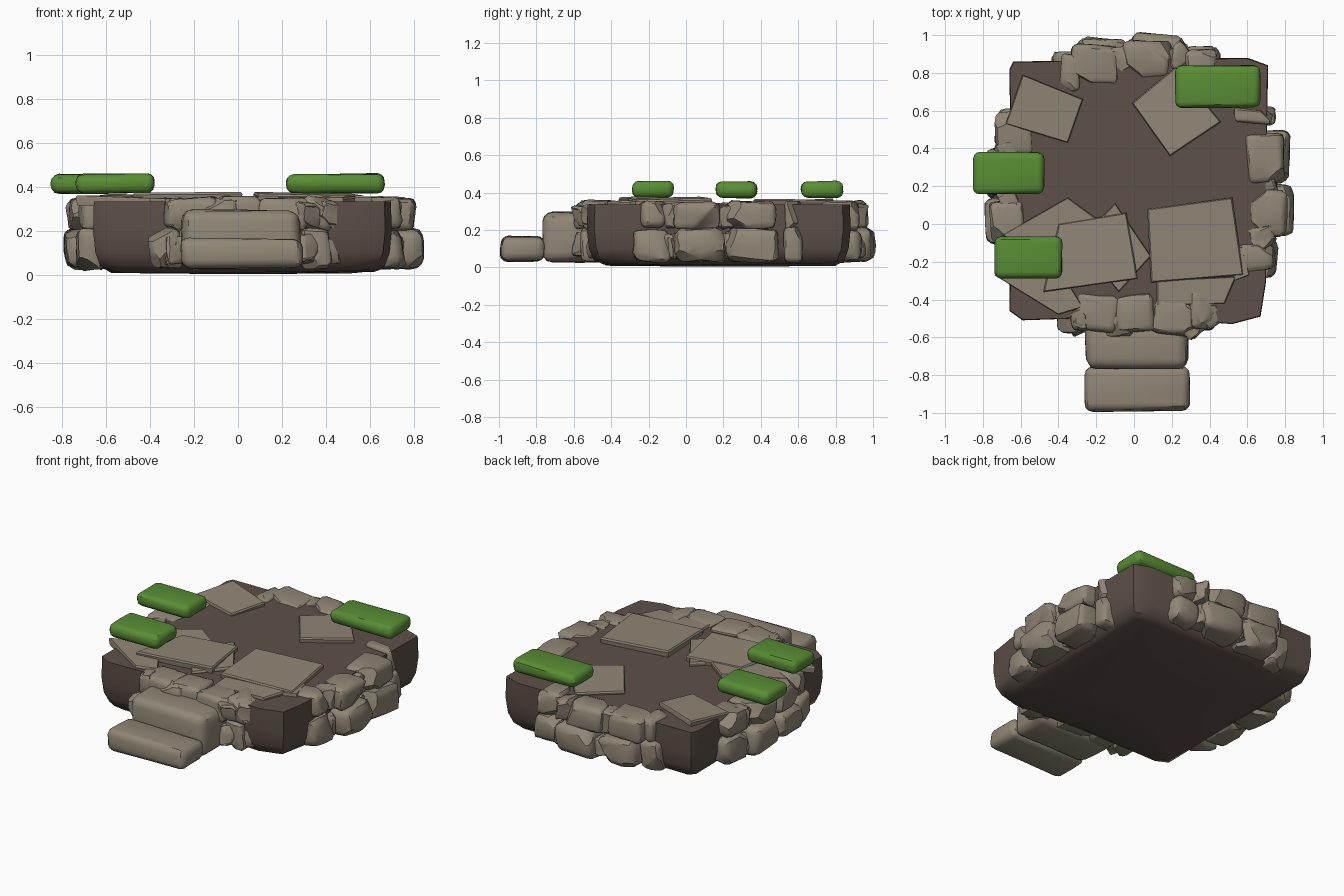
import bpy, bmesh, math, random
from mathutils import Vector, Matrix

if "Cube" in bpy.data.objects:
    bpy.data.objects.remove(bpy.data.objects["Cube"], do_unlink=True)
rng = random.Random(7)


def material(name, rgb):
    m = bpy.data.materials.new(name)
    m.use_nodes = True
    m.diffuse_color = (*rgb, 1)
    m.node_tree.nodes["Principled BSDF"].inputs["Base Color"].default_value = (*rgb, 1)
    return m


STONE = material("warm_grey_stone", (0.28, 0.24, 0.18))
EARTH = material("brown_earth", (0.11, 0.08, 0.065))
MOSS = material("green_moss", (0.1, 0.27, 0.035))


def finish(bm, name, mat, angle=40):
    bmesh.ops.recalc_face_normals(bm, faces=bm.faces)
    mesh = bpy.data.meshes.new(name)
    bm.to_mesh(mesh)
    bm.free()
    mesh.materials.append(mat)
    ob = bpy.data.objects.new(name, mesh)
    bpy.context.collection.objects.link(ob)
    bpy.ops.object.select_all(action='DESELECT')
    ob.select_set(True)
    bpy.context.view_layer.objects.active = ob
    bpy.ops.object.shade_smooth_by_angle(angle=math.radians(angle))
    return ob


def jitter(amount):
    return Vector([rng.uniform(-amount, amount) for _ in range(3)])


def block(name, mat, low, high, turn=0, round_by=0.3, rough=0.06, chips=0):
    """Rounded, slightly uneven block filling the box low..high, with chipped corners."""
    low, high = Vector(low), Vector(high)
    size, centre = high - low, (low + high) / 2
    least = min(size)
    bm = bmesh.new()
    bmesh.ops.create_cube(bm, size=1)
    for v in bm.verts:
        v.co = v.co * size + jitter(rough * least)
    bmesh.ops.subdivide_edges(bm, edges=bm.edges[:], cuts=1, use_grid_fill=True)
    sharp = [e for e in bm.edges if e.calc_face_angle(0) > 0.7]
    bmesh.ops.bevel(bm, geom=sharp, offset=least * round_by, segments=3,
                    profile=0.5, affect='EDGES', clamp_overlap=True)
    for v in bm.verts:
        v.co += jitter(rough * least * 0.3)
    for _ in range(chips):
        corner = Vector([rng.choice((-1, 1)) for _ in range(3)])
        normal = (corner + jitter(0.6)).normalized()
        cut = bmesh.ops.bisect_plane(bm, geom=bm.verts[:] + bm.edges[:] + bm.faces[:],
                                     plane_co=corner * size * rng.uniform(0.29, 0.36),
                                     plane_no=normal, clear_outer=True)
        edges = [g for g in cut["geom_cut"] if isinstance(g, bmesh.types.BMEdge)]
        bmesh.ops.holes_fill(bm, edges=edges, sides=0)
    bm.transform(Matrix.Translation(centre) @ Matrix.Rotation(turn, 4, 'Z'))
    return finish(bm, name, mat, 35)


def loft(name, mat, rings, angle):
    """Closed solid through rings that have equal point counts."""
    bm = bmesh.new()
    loops = [[bm.verts.new(p) for p in ring] for ring in rings]
    for a, b in zip(loops, loops[1:]):
        for i in range(len(a)):
            j = (i + 1) % len(a)
            bm.faces.new((a[i], a[j], b[j], b[i]))
    bm.faces.new(loops[0][::-1])
    bm.faces.new(loops[-1])
    return finish(bm, name, mat, angle)


# Earth platform: chamfered square, tucked in at its underside
outline = [(-.66, -.46), (-.59, -.51), (0, -.49), (.52, -.53), (.67, -.49), (.7, -.3),
           (.7, .2), (.71, .84), (.6, .88), (0, .87), (-.64, .86), (-.66, .82), (-.65, .2)]
middle = Vector((.02, .18))


def ring(scale, z, wave=0):
    return [(*(middle + (Vector(p) - middle) * scale), z + rng.uniform(-wave, wave))
            for p in outline]


loft("earth_platform", EARTH,
     [ring(.3, .005), ring(.88, .015, .008), ring(.95, .04, .008), ring(.985, .1),
      ring(1, .2), ring(.995, .335)], 50)

# Retaining walls: each stone is (centre along wall, width, outward reach), two rows
walls = {
    "right": [[(-.18, .2, .75), (.07, .27, .85), (.36, .27, .83), (.57, .1, .75)],
              [(-.18, .14, .74), (.06, .25, .81), (.35, .26, .8), (.57, .07, .73)]],
    "left": [[(-.17, .16, .73), (.02, .23, .79), (.27, .25, .79), (.5, .22, .74)],
             [(-.16, .13, .72), (.02, .22, .77), (.27, .25, .77), (.48, .23, .73)]],
    "back": [[(-.36, .13, .91), (-.17, .26, .98), (.12, .27, 1), (.36, .18, .94)],
             [(-.34, .11, .9), (-.2, .25, .94), (.07, .25, .97), (.35, .17, .92)]],
    "front": [[(-.33, .15, .57), (-.17, .2, .58), (.05, .25, .58), (.35, .13, .56)],
              [(-.2, .23, .57), (.01, .2, .57), (.21, .22, .59), (.36, .13, .55)]],
}
for side, rows in walls.items():
    for row, stones in enumerate(rows):
        z0, z1 = ((.03, .21), (.205, .352))[row]
        for n, (along, width, reach) in enumerate(stones):
            a, b = along - width / 2, along + width / 2
            inner = reach - .2
            boxes = {"right": ((inner, a), (reach, b)), "left": ((-reach, a), (-inner, b)),
                     "back": ((a, inner), (b, reach)), "front": ((a, -reach), (b, -inner))}
            (x0, y0), (x1, y1) = boxes[side]
            block(f"{side}_wall_stone_{row + 1}_{n + 1}", STONE, (x0, y0, z0), (x1, y1, z1),
                  rng.uniform(-.12, .12), .24, .09, 3)

# Small broken stones wedged beside and between the wall stones
for n, (x, y) in enumerate([(-.28, -.51), (-.08, -.53), (.3, -.53), (.4, -.48), (.68, .23),
                            (.68, -.07), (-.67, .14), (-.66, .38), (-.05, .87), (.24, .89)]):
    for z in (.12, .28):
        block(f"wedge_stone_{n + 1}_{'low' if z < .2 else 'high'}", STONE,
              (x - .06, y - .06, z - .07), (x + .06, y + .06, z + .06),
              rng.uniform(0, 1), .15, .15, 3)

# Front steps
block("lower_step", STONE, (-.26, -.99, .03), (.295, -.755, .165), 0, .3, .05)
block("upper_step", STONE, (-.255, -.77, .03), (.29, -.5, .295), 0, .2, .04)

# Thin paving slabs: corners, then height of the top and slope in x and y
paving = {
    "back_left_slab": ([(-.68, .53), (-.35, .43), (-.27, .66), (-.59, .79)], .36, 0, .05),
    "back_right_slab": ([(-.01, .64), (.19, .36), (.46, .54), (.22, .83)], .36, .02, -.03),
    "middle_slab": ([(-.48, -.36), (.02, -.29), (-.04, .06), (-.4, 0)], .373, .01, -.02),
    "middle_under_slab": ([(-.08, -.36), (.09, -.17), (-.1, .11), (-.3, -.1)], .355, .02, .03),
    "left_slab": ([(-.7, -.06), (-.4, -.2), (-.2, .03), (-.35, .14)], .36, .02, .03),
    "front_left_slab": ([(-.74, -.27), (-.4, -.48), (-.27, -.44), (-.45, -.15)], .355, -.02, .03),
    "front_right_slab": ([(.09, -.31), (.58, -.27), (.52, .14), (.07, .08)], .37, -.02, .02),
    "front_edge_slab": ([(.12, -.43), (.48, -.42), (.54, -.28), (.12, -.3)], .352, .02, .04),
    "right_chip": ([(.53, -.3), (.61, -.27), (.57, -.12), (.5, -.15)], .355, 0, 0),
}
for name, (corners, height, sx, sy) in paving.items():
    mid = sum((Vector(c) for c in corners), Vector((0, 0))) / 4

    def layer(drop, scale):
        pts = [mid + (Vector(c) - mid) * scale for c in corners]
        return [(p.x, p.y, height - drop + (p.x - mid.x) * sx + (p.y - mid.y) * sy)
                for p in pts]

    loft(name, STONE, [layer(.045, .97), layer(.01, 1), layer(0, .97)], 30)

# Moss cushions
for name, x0, x1, y0, y1 in (("back_right_moss", .22, .67, .615, .84),
                             ("left_moss", -.85, -.475, .16, .38),
                             ("front_left_moss", -.74, -.38, -.29, -.065)):
    block(name, MOSS, (x0, y0, .372), (x1, y1, .46), 0, .4, .05)
